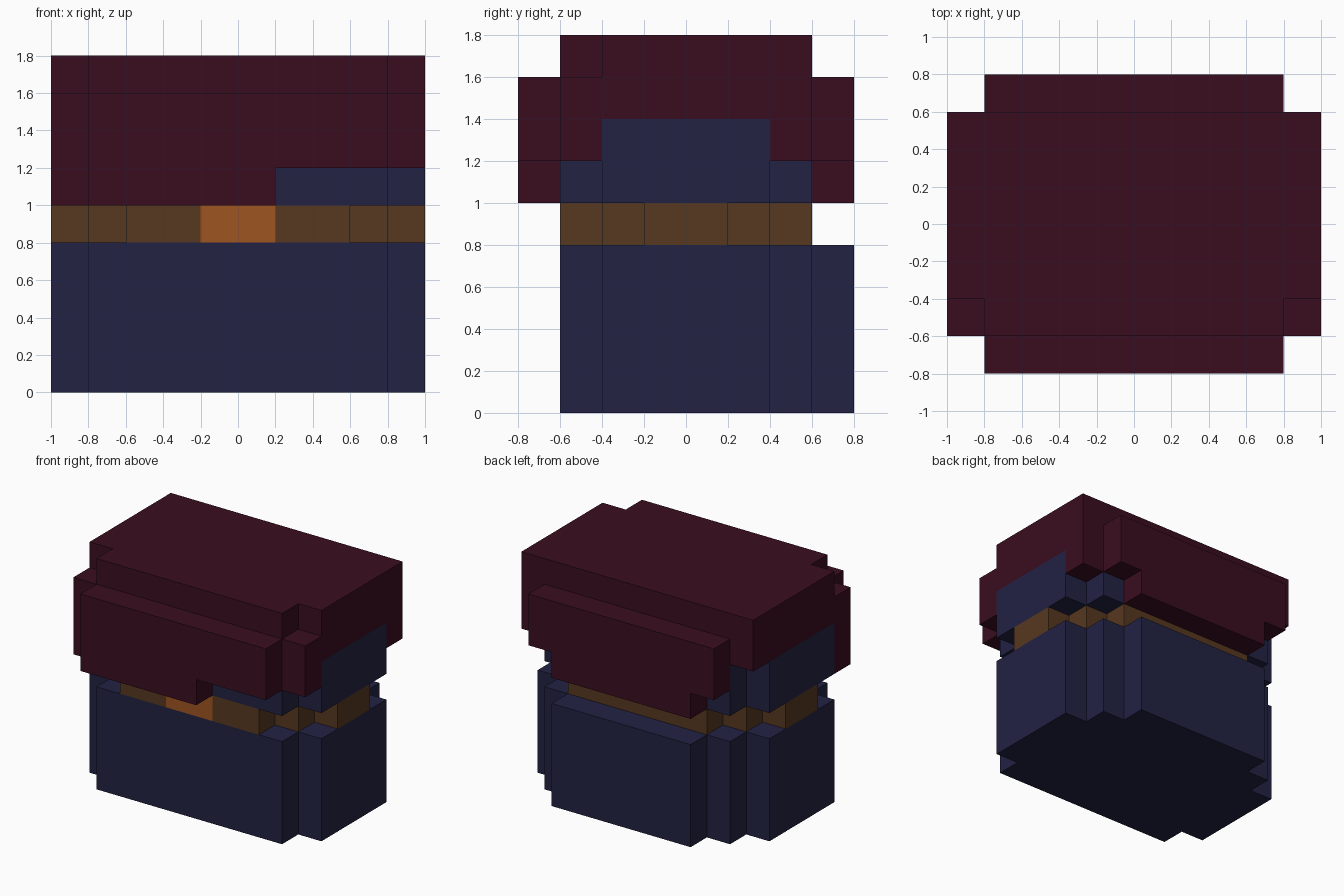
import bpy
import bmesh
from mathutils import Vector

UNIT = 0.2  # size of one block

cube = bpy.data.objects.get("Cube")
if cube:
    bpy.data.objects.remove(cube, do_unlink=True)


def material(name, rgb):
    mat = bpy.data.materials.new(name)
    mat.use_nodes = True
    mat.diffuse_color = (*rgb, 1)
    bsdf = next(n for n in mat.node_tree.nodes if n.type == 'BSDF_PRINCIPLED')
    bsdf.inputs["Base Color"].default_value = (*rgb, 1)
    return mat


def cells(*boxes):
    """Block cells filled by boxes given as (x range, y range, z range)."""
    return {(x, y, z) for bx, by, bz in boxes
            for x in range(*bx) for y in range(*by) for z in range(*bz)}


def build(name, filled, mat):
    """Closed shell around the filled cells, with flat areas merged."""
    bm = bmesh.new()
    for cell in filled:
        for axis in range(3):
            for sign in (-1, 1):
                n = Vector((0, 0, 0))
                n[axis] = sign
                if tuple(int(c + d) for c, d in zip(cell, n)) in filled:
                    continue
                u = Vector((0, 0, 0))
                u[(axis + 1) % 3] = 0.5
                v = n.cross(u)
                mid = Vector(cell) + Vector((0.5, 0.5, 0.5)) + n / 2
                corners = (mid - u - v, mid + u - v, mid + u + v, mid - u + v)
                bm.faces.new([bm.verts.new(c * UNIT) for c in corners])
    bmesh.ops.remove_doubles(bm, verts=bm.verts, dist=0.001)
    bmesh.ops.dissolve_limit(bm, angle_limit=0.01, verts=bm.verts, edges=bm.edges)
    mesh = bpy.data.meshes.new(name)
    bm.to_mesh(mesh)
    bm.free()
    mesh.materials.append(mat)
    obj = bpy.data.objects.new(name, mesh)
    bpy.context.collection.objects.link(obj)
    return obj


maroon = material("dark maroon", (0.0423, 0.0043, 0.0144))
navy = material("navy", (0.0160, 0.0160, 0.0578))
brown = material("brown leather", (0.0931, 0.0395, 0.0144))
orange = material("copper", (0.3467, 0.0908, 0.0160))

FULL, WIDE, MID = (-5, 5), (-4, 4), (-3, 3)

# Lower coat, with an extra slab on the back
skirt = cells((FULL, (-2, 2), (0, 4)), (WIDE, MID, (0, 4)), (MID, (-3, 4), (0, 4)))
build("lower_coat", skirt, navy)

# Belt, one step slimmer than the coat, and its buckle
buckle = cells(((-1, 1), (-3, -2), (4, 5)))
belt = cells((FULL, (-1, 1), (4, 5)), (WIDE, (-2, 2), (4, 5)), (MID, MID, (4, 5)))
build("belt", belt - buckle, brown)
build("buckle", buckle, orange)

# Upper coat
build("upper_coat", cells((FULL, (-2, 2), (5, 7)), (WIDE, MID, (5, 7))), navy)

# Cape over the shoulders
cape = cells(
    (WIDE, MID, (7, 9)), (FULL, (-2, 3), (7, 9)),              # top
    ((4, 5), (-3, -2), (6, 8)), ((-5, -4), (-3, -2), (5, 8)),  # front corners
    ((4, 5), (2, 3), (6, 7)),                                  # back left corner
    (WIDE, (-4, -3), (6, 8)), ((-4, 1), (-4, -3), (5, 6)),     # front panel
    (WIDE, (3, 4), (6, 8)), (MID, (3, 4), (5, 6)),             # back panel
)
build("cape", cape, maroon)
